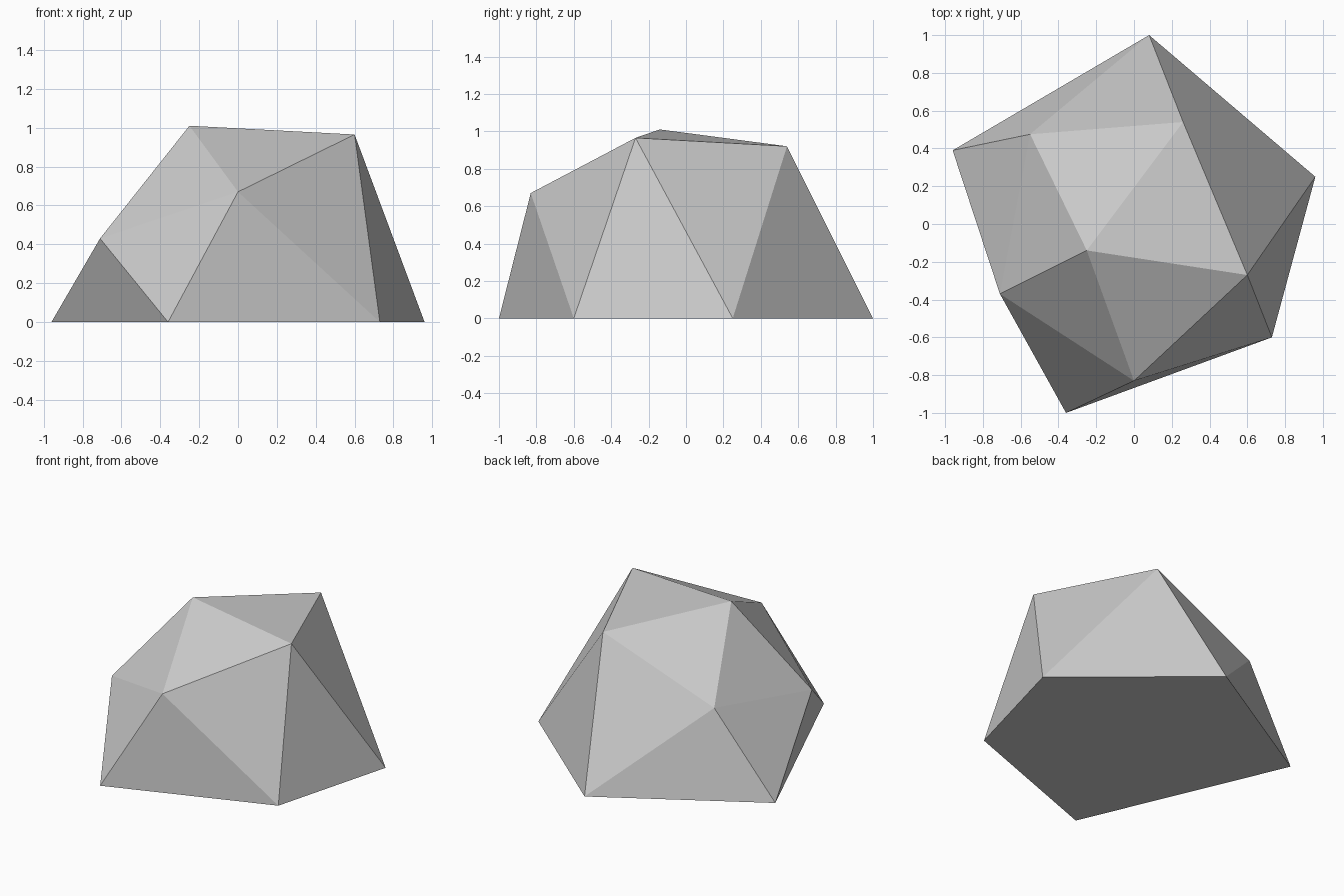
import bpy
import bmesh

cube = bpy.data.objects.get("Cube")
if cube:
    bpy.data.objects.remove(cube, do_unlink=True)

# Plain grey stone
stone_grey = bpy.data.materials.new("stone_grey")
stone_grey.use_nodes = True
colour = (0.6, 0.6, 0.6, 1)
stone_grey.diffuse_color = colour
stone_grey.node_tree.nodes["Principled BSDF"].inputs["Base Color"].default_value = colour

# Flat five-sided footprint on the ground
footprint = [(0.08, 1), (0.96, 0.25), (0.73, -0.6), (-0.36, -1), (-0.96, 0.39)]

# Corners of the sides and of the top
shoulders = [(-0.71, -0.37, 0.43), (0, -0.83, 0.67), (-0.55, 0.475, 0.583)]
crown = [(-0.25, -0.14, 1.01), (0.6, -0.27, 0.965), (0.26, 0.54, 0.92)]


def convex_rock(name, points, material):
    """Wrap the corner points in a faceted convex shell."""
    bm = bmesh.new()
    for point in points:
        bm.verts.new(point)
    bmesh.ops.convex_hull(bm, input=bm.verts[:])
    # Join the underside into one flat face
    underside = [f for f in bm.faces if all(v.co.z < 0.001 for v in f.verts)]
    if len(underside) > 1:
        bmesh.ops.dissolve_faces(bm, faces=underside)
    bmesh.ops.recalc_face_normals(bm, faces=bm.faces[:])
    mesh = bpy.data.meshes.new(name)
    bm.to_mesh(mesh)
    bm.free()
    mesh.materials.append(material)
    rock = bpy.data.objects.new(name, mesh)
    bpy.context.collection.objects.link(rock)
    return rock


# Faceted rock
ground_corners = [(x, y, 0) for x, y in footprint]
convex_rock("rock", ground_corners + shoulders + crown, stone_grey)
